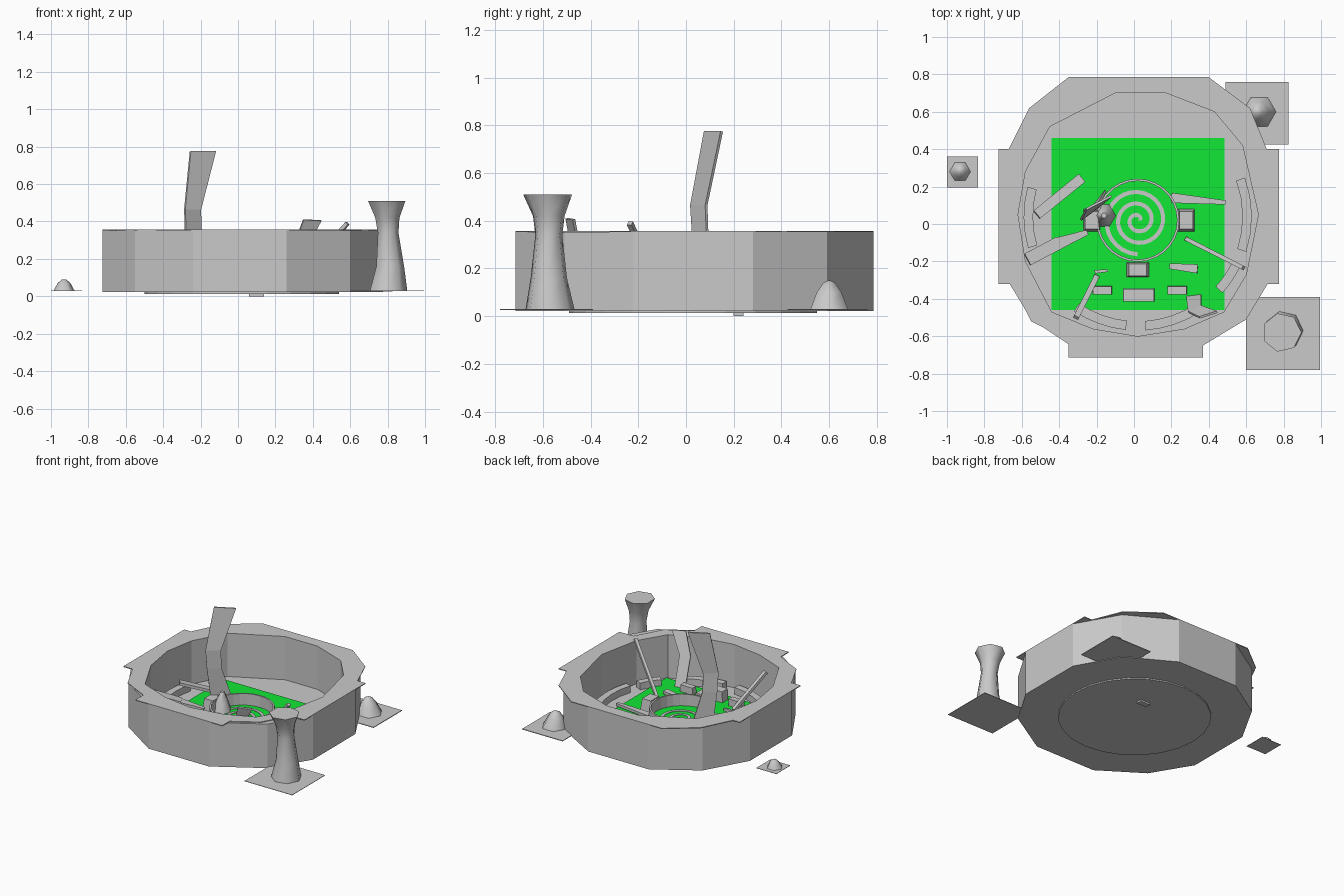
import bpy, bmesh, math
from mathutils import Vector

if "Cube" in bpy.data.objects:
    bpy.data.objects.remove(bpy.data.objects["Cube"])


def material(name, color):
    m = bpy.data.materials.new(name)
    m.use_nodes = True
    m.diffuse_color = color
    m.node_tree.nodes["Principled BSDF"].inputs["Base Color"].default_value = color
    return m


STONE = material("stone_grey", (0.59, 0.59, 0.59, 1))
GREEN = material("bright_green", (0.006, 0.8, 0.035, 1))
GROUND = 0.03
CX, CY = 0.02, 0.03


def finish(name, bm, mat=STONE, smooth=False):
    bmesh.ops.recalc_face_normals(bm, faces=bm.faces)
    me = bpy.data.meshes.new(name)
    bm.to_mesh(me)
    bm.free()
    me.materials.append(mat)
    ob = bpy.data.objects.new(name, me)
    bpy.context.collection.objects.link(ob)
    if smooth:
        bpy.ops.object.select_all(action='DESELECT')
        ob.select_set(True)
        bpy.context.view_layer.objects.active = ob
        bpy.ops.object.shade_smooth_by_angle(angle=math.radians(60))
    return ob


def slab(name, loops, z0, z1, mat=STONE):
    """Extrude an outline, with optional hole loops, from z0 to z1."""
    bm = bmesh.new()
    edges = []
    for loop in loops:
        vs = [bm.verts.new((x, y, z0)) for x, y in loop]
        edges += [bm.edges.new((vs[i - 1], vs[i])) for i in range(len(vs))]
    bmesh.ops.triangle_fill(bm, edges=edges, use_beauty=True, normal=(0, 0, 1))
    out = bmesh.ops.extrude_face_region(bm, geom=list(bm.faces), use_keep_orig=True)
    top = [g for g in out["geom"] if isinstance(g, bmesh.types.BMVert)]
    bmesh.ops.translate(bm, verts=top, vec=(0, 0, z1 - z0))
    return finish(name, bm, mat)


def rect(x0, x1, y0, y1):
    return [(x0, y0), (x1, y0), (x1, y1), (x0, y1)]


def circle(r, n, x=CX, y=CY):
    return [(x + r * math.cos(math.tau * i / n), y + r * math.sin(math.tau * i / n))
            for i in range(n)]


def lathe(name, rings, sides, smooth=True):
    """Stack polygon rings given as (x, y, z, radius)."""
    bm = bmesh.new()
    rows = [[bm.verts.new((px, py, z)) for px, py in circle(r, sides, x, y)]
            for x, y, z, r in rings]
    for a, b in zip(rows, rows[1:]):
        for i in range(sides):
            bm.faces.new((a[i - 1], a[i], b[i], b[i - 1]))
    bm.faces.new(rows[0])
    bm.faces.new(rows[-1])
    return finish(name, bm, smooth=smooth)


def block(name, x, y, sx, sy, h, taper=0.8):
    bm = bmesh.new()
    bmesh.ops.create_cube(bm, size=1)
    for v in bm.verts:
        k = taper if v.co.z > 0 else 1
        v.co = (x + v.co.x * sx * k, y + v.co.y * sy * k, GROUND + (v.co.z + 0.5) * h)
    finish(name, bm)


def plank(name, a, b, width, thick=0.02, end=1.0):
    """A board from a to b whose far end is scaled in width."""
    a, b = Vector(a), Vector(b)
    d = (b - a).normalized()
    side = d.cross(Vector((0, 0, 1))).normalized()
    up = side.cross(d)
    bm = bmesh.new()
    bmesh.ops.create_cube(bm, size=1)
    for v in bm.verts:
        far = v.co.x > 0
        w = width * (end if far else 1)
        v.co = (b if far else a) + side * v.co.y * w + up * v.co.z * thick
    finish(name, bm)


def strip(name, pairs, thick):
    """A bent plate through pairs of left and right edge points."""
    bm = bmesh.new()
    rows = [[bm.verts.new(p) for p in pair] for pair in pairs]
    for a, b in zip(rows, rows[1:]):
        bm.faces.new((a[0], a[1], b[1], b[0]))
    ob = finish(name, bm)
    mod = ob.modifiers.new("thickness", 'SOLIDIFY')
    mod.thickness = thick
    mod.offset = 0


# Arena wall and its overhanging rim
inner = [(-0.10, 0.70), (0.17, 0.70), (0.43, 0.60), (0.58, 0.42), (0.665, 0.05),
         (0.60, -0.27), (0.48, -0.47), (0.27, -0.56), (0.02, -0.60), (-0.22, -0.56),
         (-0.44, -0.47), (-0.58, -0.20), (-0.62, 0.05), (-0.58, 0.28), (-0.45, 0.52)]
outer = [(-0.24, 0.785), (0.26, 0.785), (0.60, 0.59), (0.775, 0.28), (0.775, -0.22),
         (0.60, -0.51), (0.26, -0.715), (-0.24, -0.715), (-0.55, -0.51),
         (-0.725, -0.22), (-0.725, 0.28), (-0.55, 0.59)]
rim = [(-0.35, 0.785), (0.40, 0.785), (0.62, 0.62), (0.71, 0.40), (0.775, 0.40),
       (0.775, -0.32), (0.66, -0.32), (0.55, -0.52), (0.37, -0.63), (0.37, -0.715),
       (-0.35, -0.715), (-0.35, -0.62), (-0.55, -0.52), (-0.65, -0.32),
       (-0.725, -0.32), (-0.725, 0.40), (-0.67, 0.40), (-0.56, 0.62)]
slab("arena_wall", [outer, inner], GROUND, 0.352)
slab("wall_rim", [rim, inner], 0.352, 0.358)

# Floor, lower foundation and green carpet
slab("arena_floor", [outer], 0.022, GROUND + 0.004)
slab("foundation", [circle(0.52, 24)], 0.013, 0.024)
slab("sunken_shard", [rect(0.06, 0.14, 0.20, 0.24)], 0, 0.014)
slab("green_carpet", [rect(-0.44, 0.485, -0.46, 0.46)], 0.034, 0.039, GREEN)

# Central ring wall with the flat spiral inside
slab("ring_wall", [circle(0.222, 28, CX, 0.02), circle(0.21, 28, CX, 0.02)], 0.03, 0.125)
steps = 72
inside, outside = [], []
for i in range(steps + 1):
    t = i / steps
    a, r = t * math.tau * 2.75, 0.012 + 0.17 * t
    for side, w in ((inside, -0.011), (outside, 0.011)):
        side.append((CX + (r + w) * math.cos(a), 0.02 + (r + w) * math.sin(a), 0.043))
strip("floor_spiral", list(zip(inside, outside)), 0.004)

# Blocks around the ring and the front benches
block("ring_block_left", 0.28, 0.02, 0.09, 0.12, 0.10)
block("ring_block_right", -0.225, 0.02, 0.09, 0.12, 0.10)
block("ring_block_front", 0.02, -0.245, 0.12, 0.08, 0.10)
block("front_altar", 0.025, -0.38, 0.17, 0.07, 0.09, 0.95)
for x, side in ((-0.17, "right"), (0.23, "left")):
    block("front_bench_" + side, x, -0.355, 0.105, 0.045, 0.06, 0.95)

# Curved seats along the wall
for i, (a0, a1) in enumerate(((165, 196), (-18, 20), (-42, -26), (236, 264), (274, 304))):
    angles = [math.radians(a0 + (a1 - a0) * k / 4) for k in range(5)]
    arc = [(CX + r * math.cos(a), 0.04 + r * math.sin(a))
           for r, seq in ((0.56, angles), (0.61, angles[::-1])) for a in seq]
    slab("curved_seat_%d" % (i + 1), [arc], GROUND, 0.085)

# Tall bent slab with the hexagonal cone at its foot
strip("tall_bent_slab", [((-0.25, 0.05, 0.03), (-0.15, 0.18, 0.03)),
                         ((-0.28, 0.03, 0.33), (-0.20, 0.09, 0.33)),
                         ((-0.285, 0.022, 0.465), (-0.20, 0.085, 0.465)),
                         ((-0.255, 0.08, 0.775), (-0.12, 0.15, 0.775))], 0.012)
lathe("ring_cone", [(-0.165, 0.045, GROUND, 0.07), (-0.165, 0.045, 0.10, 0.05),
                    (-0.16, 0.045, 0.18, 0.015)], 6)

# Fallen planks and shards
plank("plank_back_right", (-0.52, 0.05, 0.15), (-0.28, 0.245, 0.06), 0.055)
plank("beam_right", (-0.57, -0.19, 0.15), (-0.40, -0.10, 0.10), 0.07)
plank("beam_right_tip", (-0.42, -0.11, 0.10), (-0.25, -0.045, 0.06), 0.07, 0.02, 0.4)
plank("plank_back_left", (0.20, 0.14, 0.06), (0.49, 0.115, 0.06), 0.055, 0.02, 0.4)
plank("leaning_beam_left", (0.28, -0.08, 0.05), (0.585, -0.235, 0.39), 0.022)
plank("leaning_beam_right", (-0.31, -0.50, 0.28), (-0.20, -0.28, 0.05), 0.03)
plank("shard_left", (0.19, -0.225, 0.05), (0.34, -0.24, 0.06), 0.03, 0.02, 1.6)
plank("shard_right", (-0.21, -0.255, 0.05), (-0.14, -0.25, 0.05), 0.02, 0.02, 0.6)
strip("leaning_slab_front", [((0.28, -0.39, 0.03), (0.36, -0.38, 0.03)),
                             ((0.29, -0.47, 0.25), (0.36, -0.44, 0.25)),
                             ((0.35, -0.50, 0.41), (0.445, -0.47, 0.405))], 0.012)

# Outer pillar and rocks on their square ground plates
slab("pillar_plate", [rect(0.60, 0.995, -0.78, -0.39)], 0.027, GROUND)
lathe("flared_pillar", [(0.80, -0.57, 0.03, 0.105), (0.81, -0.575, 0.16, 0.078),
                        (0.80, -0.575, 0.34, 0.058), (0.795, -0.575, 0.42, 0.068),
                        (0.79, -0.58, 0.51, 0.105)], 7)
slab("rock_plate_back", [rect(0.49, 0.825, 0.425, 0.76)], 0.026, GROUND + 0.001)
lathe("rock_back", [(0.67, 0.60, 0.03, 0.09), (0.66, 0.60, 0.10, 0.06),
                    (0.66, 0.60, 0.14, 0.028), (0.66, 0.60, 0.15, 0.006)], 6)
slab("rock_plate_right", [rect(-1.0, -0.835, 0.195, 0.36)], 0.027, GROUND)
lathe("rock_right", [(-0.93, 0.28, 0.03, 0.056), (-0.93, 0.285, 0.07, 0.034),
                     (-0.93, 0.285, 0.09, 0.012)], 6)
